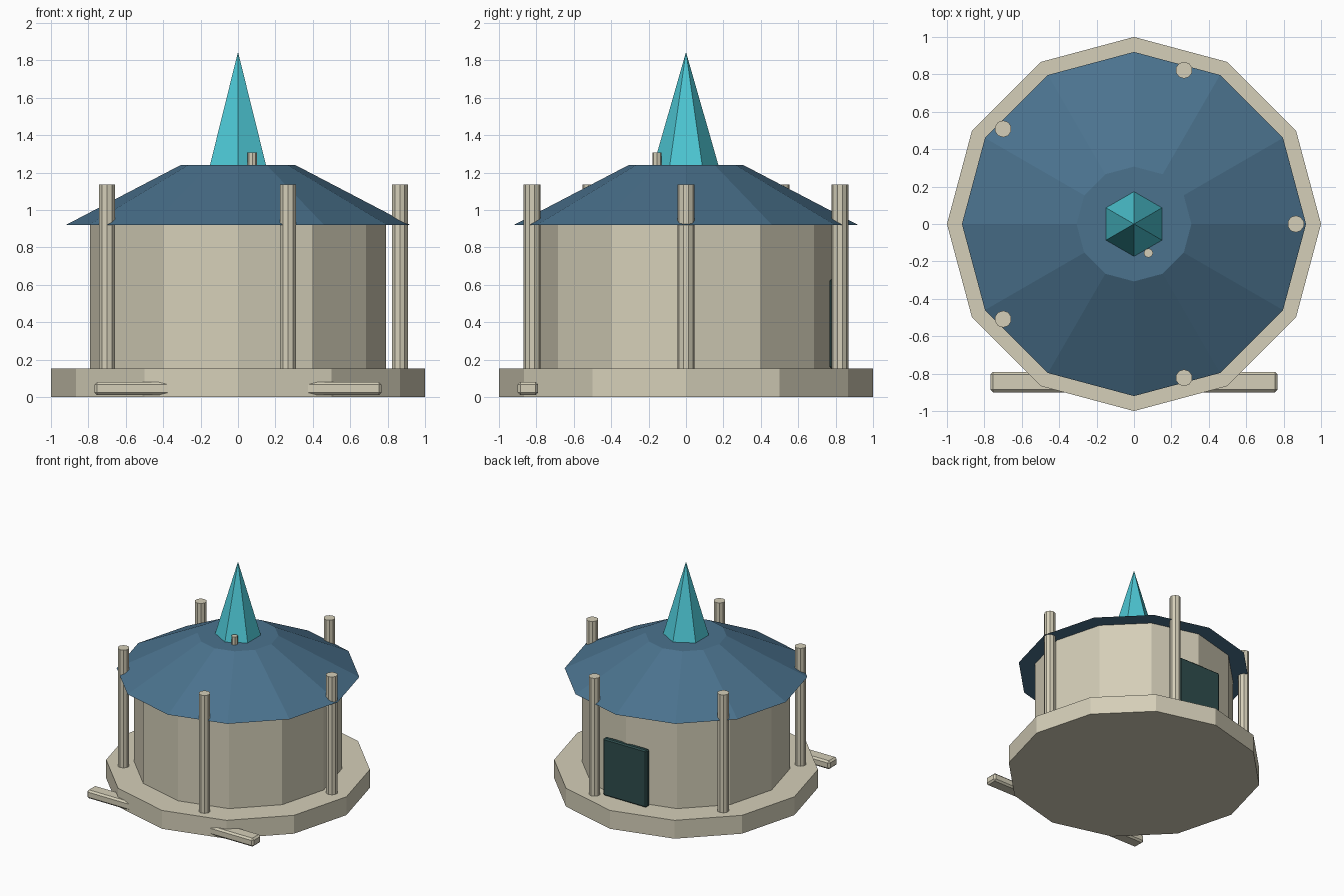
import bpy, bmesh, math
from mathutils import Matrix, Vector

default = bpy.data.objects.get("Cube")
if default:
    bpy.data.objects.remove(default, do_unlink=True)


def material(name, rgb):
    m = bpy.data.materials.new(name)
    m.use_nodes = True
    color = (*rgb, 1)
    m.diffuse_color = color
    bsdf = next(n for n in m.node_tree.nodes if n.type == 'BSDF_PRINCIPLED')
    bsdf.inputs["Base Color"].default_value = color
    return m


STONE = material("pale stone", (0.66, 0.62, 0.48))
SLATE = material("blue slate", (0.07, 0.17, 0.27))
TEAL = material("bright teal", (0.075, 0.57, 0.66))
DARK = material("dark green", (0.028, 0.075, 0.075))


def finish(name, bm, mat):
    mesh = bpy.data.meshes.new(name)
    bm.to_mesh(mesh)
    bm.free()
    mesh.materials.append(mat)
    obj = bpy.data.objects.new(name, mesh)
    bpy.context.collection.objects.link(obj)
    return obj


def prism(name, sides, r_low, r_high, z_low, z_high, mat, x=0, y=0):
    """Upright prism, frustum or (with r_high 0) pyramid."""
    bm = bmesh.new()
    bmesh.ops.create_cone(bm, cap_ends=True, segments=sides,
                          radius1=r_low, radius2=r_high, depth=z_high - z_low,
                          matrix=Matrix.Translation((x, y, (z_low + z_high) / 2)))
    bmesh.ops.remove_doubles(bm, verts=bm.verts, dist=1e-5)
    return finish(name, bm, mat)


def beveled_box(name, low, high, bevel, mat):
    low, high = Vector(low), Vector(high)
    bm = bmesh.new()
    bmesh.ops.create_cube(bm, size=1, matrix=Matrix.Translation((low + high) / 2)
                          @ Matrix.Diagonal((*(high - low), 1)))
    obj = finish(name, bm, mat)
    mod = obj.modifiers.new("Bevel", 'BEVEL')
    mod.width = bevel
    mod.segments = 1
    return obj


# Round hall: plinth, wall, roof and spire
FLOOR, EAVES, CROWN = 0.153, 0.92, 1.24
prism("plinth", 12, 1, 1, 0, FLOOR, STONE)
prism("wall", 12, 0.79, 0.79, FLOOR, EAVES, STONE)
prism("roof", 12, 0.92, 0.307, EAVES, CROWN, SLATE)
prism("spire", 6, 0.173, 0, CROWN, 1.845, TEAL)
prism("chimney", 8, 0.025, 0.025, CROWN, 1.307, STONE, 0.077, -0.155)

# Ring of five pillars
for i in range(5):
    a = i * math.tau / 5
    prism(f"pillar_{i + 1}", 10, 0.045, 0.045, FLOOR, 1.135, STONE,
          0.865 * math.cos(a), 0.865 * math.sin(a))

# Door at the back
beveled_box("door", (-0.2, 0.766, FLOOR), (0.2, 0.81, 0.63), 0.01, DARK)

# Pair of beams reaching out from the front of the plinth
for side, x0, x1 in (("left", 0.3, 0.768), ("right", -0.768, -0.3)):
    beveled_box(f"{side}_beam", (x0, -0.9, 0.01), (x1, -0.79, 0.08), 0.014, STONE)
